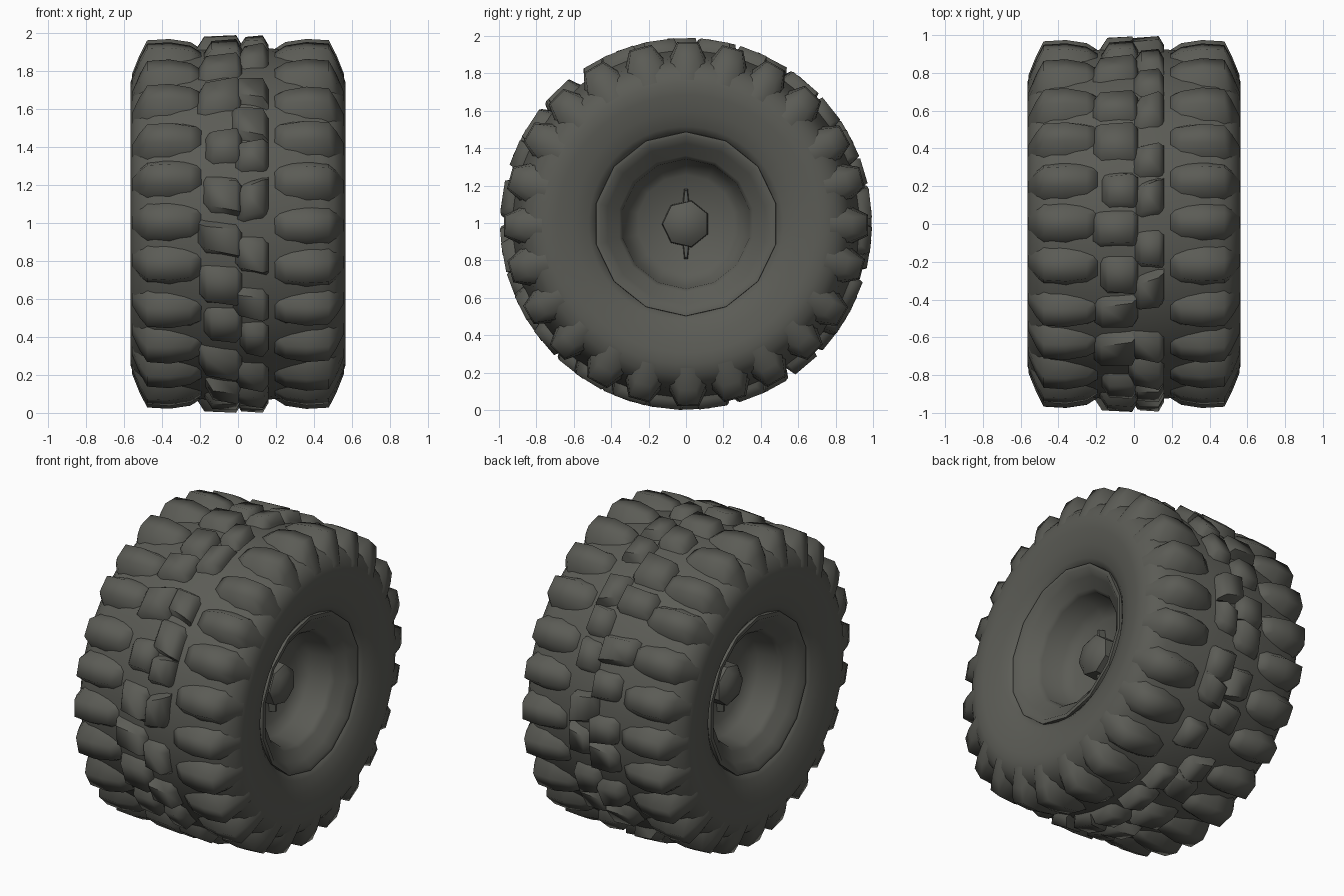
import bpy, bmesh, math, random

if "Cube" in bpy.data.objects:
    bpy.data.objects.remove(bpy.data.objects["Cube"])
random.seed(4)
CZ = 0.995                      # axle height
N = 24                          # tread lugs around the tyre

rubber = bpy.data.materials.new("dark_grey_rubber")
rubber.diffuse_color = (0.105, 0.106, 0.092, 1)
rubber.use_nodes = True
rubber.node_tree.nodes["Principled BSDF"].inputs["Base Color"].default_value = rubber.diffuse_color

def finish(bm, name, angle):
    bmesh.ops.recalc_face_normals(bm, faces=bm.faces)
    me = bpy.data.meshes.new(name)
    bm.to_mesh(me)
    bm.free()
    ob = bpy.data.objects.new(name, me)
    bpy.context.collection.objects.link(ob)
    ob.location.z = CZ
    me.materials.append(rubber)
    bpy.ops.object.select_all(action='DESELECT')
    ob.select_set(True)
    bpy.context.view_layer.objects.active = ob
    bpy.ops.object.shade_smooth_by_angle(angle=math.radians(angle))
    return ob

def polar(x, r, a):
    return (x, r * math.cos(a), r * math.sin(a))

def lathe(name, profile, seg, angle=40):
    """Spin (x, radius) points round the x axis."""
    bm = bmesh.new()
    rings = []
    for x, r in profile:
        if r == 0:
            rings.append([bm.verts.new((x, 0, 0))] * seg)
        else:
            rings.append([bm.verts.new(polar(x, r, math.tau * (i + .5) / seg)) for i in range(seg)])
    for p, q in zip(rings, rings[1:]):
        for i in range(seg):
            j = (i + 1) % seg
            bm.faces.new(dict.fromkeys((p[i], p[j], q[j], q[i])))
    return finish(bm, name, angle)

def add_lug(bm, sections, a, skew=0.0):
    """Loft tapered cross-sections (x, base r, top r, base half angle, top half angle)."""
    rings = []
    for k, (x, rb, rt, hb, ht) in enumerate(sections):
        c = a + skew * k
        rings.append([bm.verts.new(polar(x, rb, c - hb)), bm.verts.new(polar(x, rt, c - ht)),
                      bm.verts.new(polar(x, rt, c + ht)), bm.verts.new(polar(x, rb, c + hb))])
    for p, q in zip(rings, rings[1:]):
        for i in range(4):
            j = (i + 1) % 4
            bm.faces.new((p[i], p[j], q[j], q[i]))
    bm.faces.new(rings[0])
    bm.faces.new(rings[-1][::-1])

# Tyre carcass
half = [(0.45, 0.47), (0.495, 0.485), (0.52, 0.52), (0.545, 0.60), (0.562, 0.69), (0.565, 0.75),
        (0.545, 0.81), (0.505, 0.855), (0.44, 0.885), (0.30, 0.91), (0.18, 0.925), (0.08, 0.935)]
lathe("tyre_carcass", half + [(-x, r) for x, r in reversed(half)], 48, 60)

# Shoulder lugs, aligned on both sides, with soft sloping flanks
pitch = math.tau / N
bm = bmesh.new()
for side in (1, -1):
    for i in range(N):
        a = pitch * i + random.uniform(-.015, .015)
        w = random.uniform(.95, 1.05)
        sec = [(0.19, 0.89, 0.92, .09, .045), (0.25, 0.88, 0.958, .118, .050),
               (0.36, 0.865, 0.975, .135, .060), (0.478, 0.83, 0.968, .135, .055),
               (0.518, 0.80, 0.89, .11, .05), (0.558, 0.755, 0.79, .06, .035)]
        add_lug(bm, [(side * x, rb, rt, hb * w, ht * w) for x, rb, rt, hb, ht in sec], a)
finish(bm, "shoulder_lugs", 65)

# Two staggered rows of irregular centre blocks
bm = bmesh.new()
for x0, x1, off in ((-0.175, 0.01, 0.2), (0.0, 0.15, 0.65)):
    for i in range(N):
        a = pitch * (i + off) + random.uniform(-.035, .035)
        w = random.uniform(.85, 1.1)
        d = random.uniform(-.025, .025)
        sec = [(x0 - .02 + d, 0.89, 0.925, .11, .06), (x0 + .02 + d, 0.89, 0.987, .125, .07),
               (x1 - .02, 0.89, 0.995, .125, .08), (x1 + .01, 0.89, 0.945, .12, .07)]
        add_lug(bm, [(x, rb, rt, hb * w, ht * w) for x, rb, rt, hb, ht in sec], a,
                random.uniform(-.03, .03))
finish(bm, "centre_blocks", 65)

# Wheel rim, dish and hub on both sides
rim = [(0.46, 0.495), (0.512, 0.492), (0.512, 0.468), (0.47, 0.43), (0.435, 0.365), (0.41, 0.347),
       (0.28, 0.328), (0.25, 0.285), (0.23, 0.262), (0.22, 0.0)]
cap = [(0.21, 0.13), (0.31, 0.125), (0.34, 0.085), (0.355, 0.0)]
for side, tag in ((1, "right"), (-1, "left")):
    lathe("rim_" + tag, [(side * x, r) for x, r in rim], 14, 50)
    lathe("hub_cap_" + tag, [(side * x, r) for x, r in cap], 7, 45)
    # small pins above and below the hub
    bm = bmesh.new()
    for a in (math.pi / 2, -math.pi / 2):
        add_lug(bm, [(side * 0.21, 0.10, 0.19, .2, .06), (side * 0.27, 0.10, 0.18, .15, .03)], a)
    finish(bm, "hub_pins_" + tag, 30)
